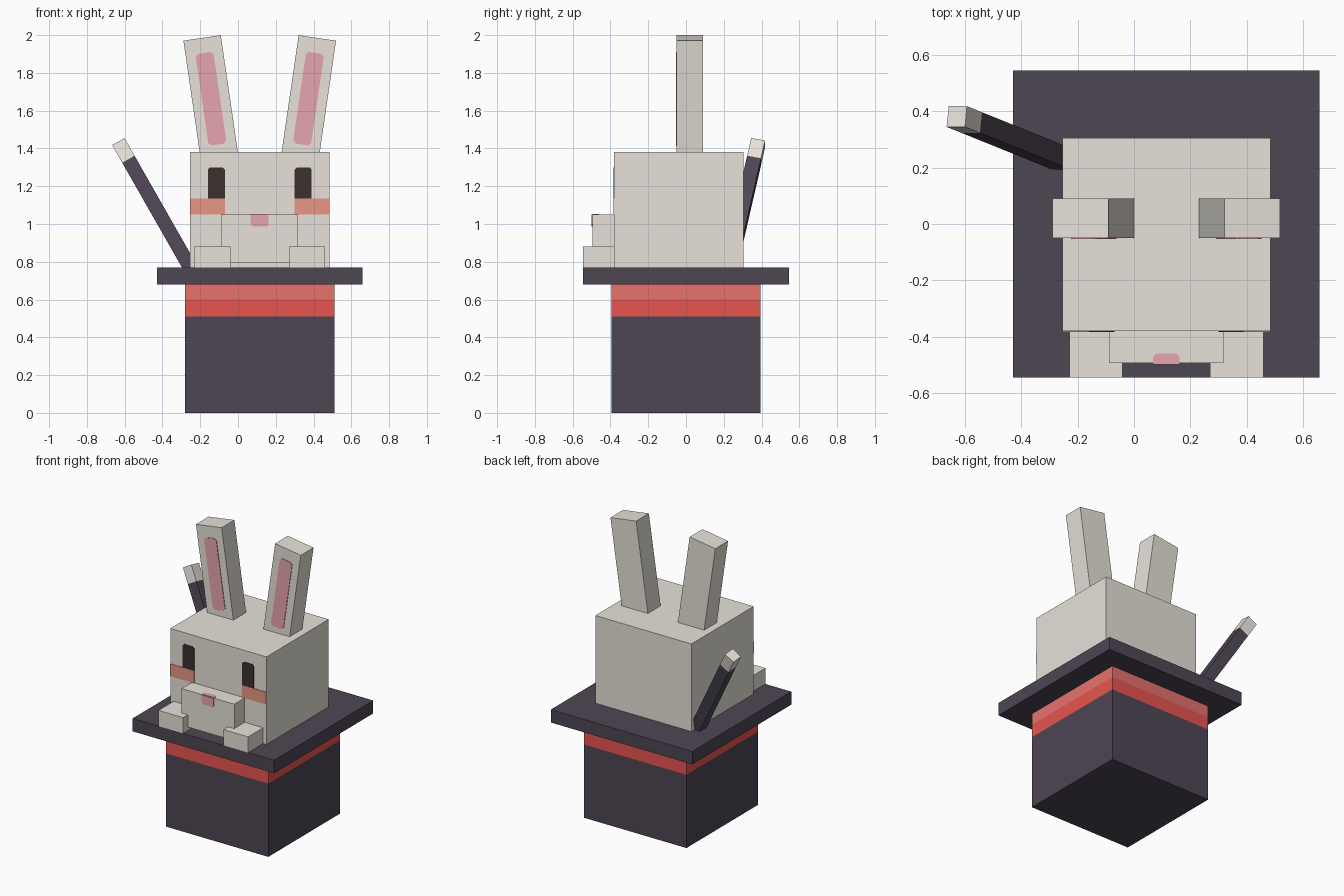
import bpy, bmesh
from math import radians
from mathutils import Matrix, Vector

if "Cube" in bpy.data.objects:
    bpy.data.objects.remove(bpy.data.objects["Cube"])

CX = 0.115      # symmetry plane of the hat and rabbit
THIN = 0.004    # thickness of painted plates


def material(name, rgb):
    m = bpy.data.materials.new(name)
    m.use_nodes = True
    m.diffuse_color = (*rgb, 1)
    m.node_tree.nodes["Principled BSDF"].inputs["Base Color"].default_value = (*rgb, 1)
    return m


FUR = material("cream_fur", (1.0, 0.955, 0.87))
FELT = material("dark_felt", (0.076, 0.061, 0.088))
RED = material("red_band", (1.0, 0.11, 0.10))
LIGHT_RED = material("light_red_band", (1.0, 0.21, 0.185))
PINK = material("pink", (1.0, 0.468, 0.533))
BLUSH = material("blush", (1.0, 0.39, 0.29))
EYE = material("dark_brown", (0.046, 0.031, 0.027))


def finish(name, bm, *mats):
    bmesh.ops.recalc_face_normals(bm, faces=bm.faces)
    mesh = bpy.data.meshes.new(name)
    bm.to_mesh(mesh)
    bm.free()
    for m in mats:
        mesh.materials.append(m)
    obj = bpy.data.objects.new(name, mesh)
    bpy.context.collection.objects.link(obj)
    return obj


def box_mesh(lo, hi):
    lo, hi = Vector(lo), Vector(hi)
    bm = bmesh.new()
    bmesh.ops.create_cube(bm, size=1, matrix=Matrix.Translation((lo + hi) / 2)
                          @ Matrix.Diagonal((*(hi - lo), 1)))
    return bm


def box(name, lo, hi, mat, matrix=None):
    obj = finish(name, box_mesh(lo, hi), mat)
    if matrix:
        obj.matrix_world = matrix
    return obj


def plate(name, w, h, top, bottom, mat, matrix):
    """Thin plate in local XZ facing -Y, with clipped top and bottom corners."""
    a, b = w / 2, h / 2
    right = [(a - bottom, -b), (a, bottom - b), (a, b - top), (a - top, b)]
    outline = right + [(-x, z) for x, z in reversed(right)]
    bm = bmesh.new()
    face = bm.faces.new([bm.verts.new((x, 0, z)) for x, z in outline])
    ext = bmesh.ops.extrude_face_region(bm, geom=[face])["geom"]
    bmesh.ops.translate(bm, vec=(0, -THIN, 0),
                        verts=[v for v in ext if isinstance(v, bmesh.types.BMVert)])
    bmesh.ops.remove_doubles(bm, verts=bm.verts, dist=1e-5)
    obj = finish(name, bm, mat)
    obj.matrix_world = matrix
    return obj


# Hat crown with the two-tone band coloured by height
bm = box_mesh((CX - 0.395, -0.395, 0), (CX + 0.395, 0.395, 0.68))
for z in (0.51, 0.60):
    bmesh.ops.bisect_plane(bm, geom=bm.verts[:] + bm.edges[:] + bm.faces[:],
                           plane_co=(0, 0, z), plane_no=(0, 0, 1))
for f in bm.faces:
    z = f.calc_center_median().z
    f.material_index = 2 if z > 0.60 else 1 if z > 0.51 else 0
finish("hat_crown", bm, FELT, RED, LIGHT_RED)
box("hat_brim", (CX - 0.545, -0.545, 0.68), (CX + 0.545, 0.545, 0.77), FELT)

# Head and muzzle
FACE_Y, MUZZLE_Y = -0.38, -0.495
box("head", (CX - 0.37, FACE_Y, 0.77), (CX + 0.37, 0.305, 1.38), FUR)
box("muzzle", (CX - 0.203, MUZZLE_Y, 0.795), (CX + 0.203, FACE_Y, 1.05), FUR)

# Nose wrapping over the top front edge of the muzzle
plate("nose_front", 0.095, 0.064, 0, 0.012, PINK,
      Matrix.Translation((CX, MUZZLE_Y, 1.018)))
plate("nose_top", 0.095, 0.035, 0.012, 0, PINK,
      Matrix.Translation((CX, MUZZLE_Y + 0.0175, 1.05)) @ Matrix.Rotation(radians(-90), 4, "X"))

# Paired parts
for side, s in (("right", -1), ("left", 1)):
    plate(side + "_eye", 0.09, 0.165, 0.012, 0, EYE,
          Matrix.Translation((CX + s * 0.23, FACE_Y, 1.2175)))
    plate(side + "_cheek", 0.184, 0.085, 0, 0, BLUSH,
          Matrix.Translation((CX + s * 0.277, FACE_Y, 1.0925)))
    x0, x1 = sorted((CX + s * 0.155, CX + s * 0.345))
    box(side + "_paw", (x0, -0.546, 0.77), (x1, FACE_Y, 0.88), FUR)

    # Ear hanging down from its tip, tilted outward
    tilt = (Matrix.Translation((CX + s * 0.305, 0, 1.985))
            @ Matrix.Rotation(radians(s * 8.3), 4, "Y"))
    box(side + "_ear", (-0.1, -0.05, -0.64), (0.1, 0.09, 0), FUR, tilt)
    plate(side + "_inner_ear", 0.096, 0.49, 0.015, 0.015, PINK,
          tilt @ Matrix.Translation((0, -0.05, -0.325)))

# Wand leaning out behind the head
axis = Vector((-0.57, 0.23, 1)).normalized()
across = Vector((axis.z, 0, -axis.x)).normalized()
lean = Matrix((across, axis.cross(across), axis)).transposed().to_4x4()
lean.translation = (-0.63, 0.382, 1.43)
R = 0.0375
box("wand_tip", (-R, -R, -0.11), (R, R, 0), FUR, lean)
box("wand_shaft", (-R, -R, -0.80), (R, R, -0.11), FELT, lean)
